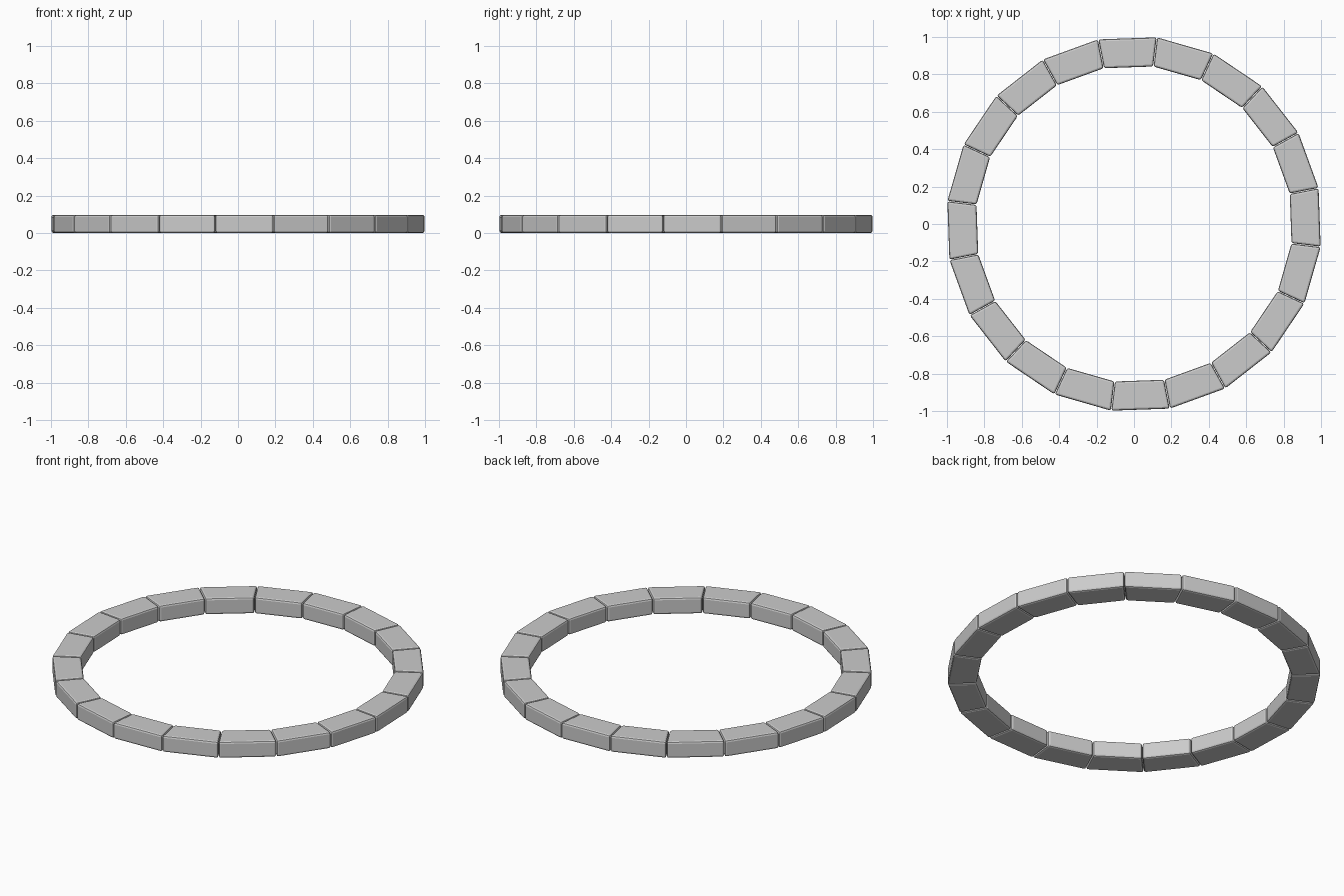
import bpy, bmesh, math
from mathutils import Matrix

if "Cube" in bpy.data.objects:
    bpy.data.objects.remove(bpy.data.objects["Cube"])

COUNT = 20
STEP = 2 * math.pi / COUNT
OUTER, INNER = 0.993, 0.838   # distance of the flat faces from the centre
Z0, Z1 = 0.0, 0.097
GAP = 0.0015                  # half joint width


def make_block(name, angle):
    # Wedge-shaped block, flat inside and outside, with softened edges
    t = math.tan(STEP / 2)
    outline = [(INNER, -INNER * t + GAP), (OUTER, -OUTER * t + GAP),
               (OUTER, OUTER * t - GAP), (INNER, INNER * t - GAP)]
    bm = bmesh.new()
    face = bm.faces.new([bm.verts.new((x, y, Z0)) for x, y in outline])
    ext = bmesh.ops.extrude_face_region(bm, geom=[face])
    top = [v for v in ext["geom"] if isinstance(v, bmesh.types.BMVert)]
    bmesh.ops.translate(bm, verts=top, vec=(0, 0, Z1 - Z0))
    bmesh.ops.recalc_face_normals(bm, faces=bm.faces)
    bmesh.ops.bevel(bm, geom=bm.edges[:], offset=0.011, segments=2,
                    profile=0.5, affect='EDGES')
    bm.transform(Matrix.Rotation(angle, 4, 'Z'))
    mesh = bpy.data.meshes.new(name)
    bm.to_mesh(mesh)
    bm.free()
    obj = bpy.data.objects.new(name, mesh)
    bpy.context.collection.objects.link(obj)


# Ring of stone blocks, turned slightly off the axes
for i in range(COUNT):
    make_block(f"ring_block_{i + 1}", math.radians(2) + i * STEP)
